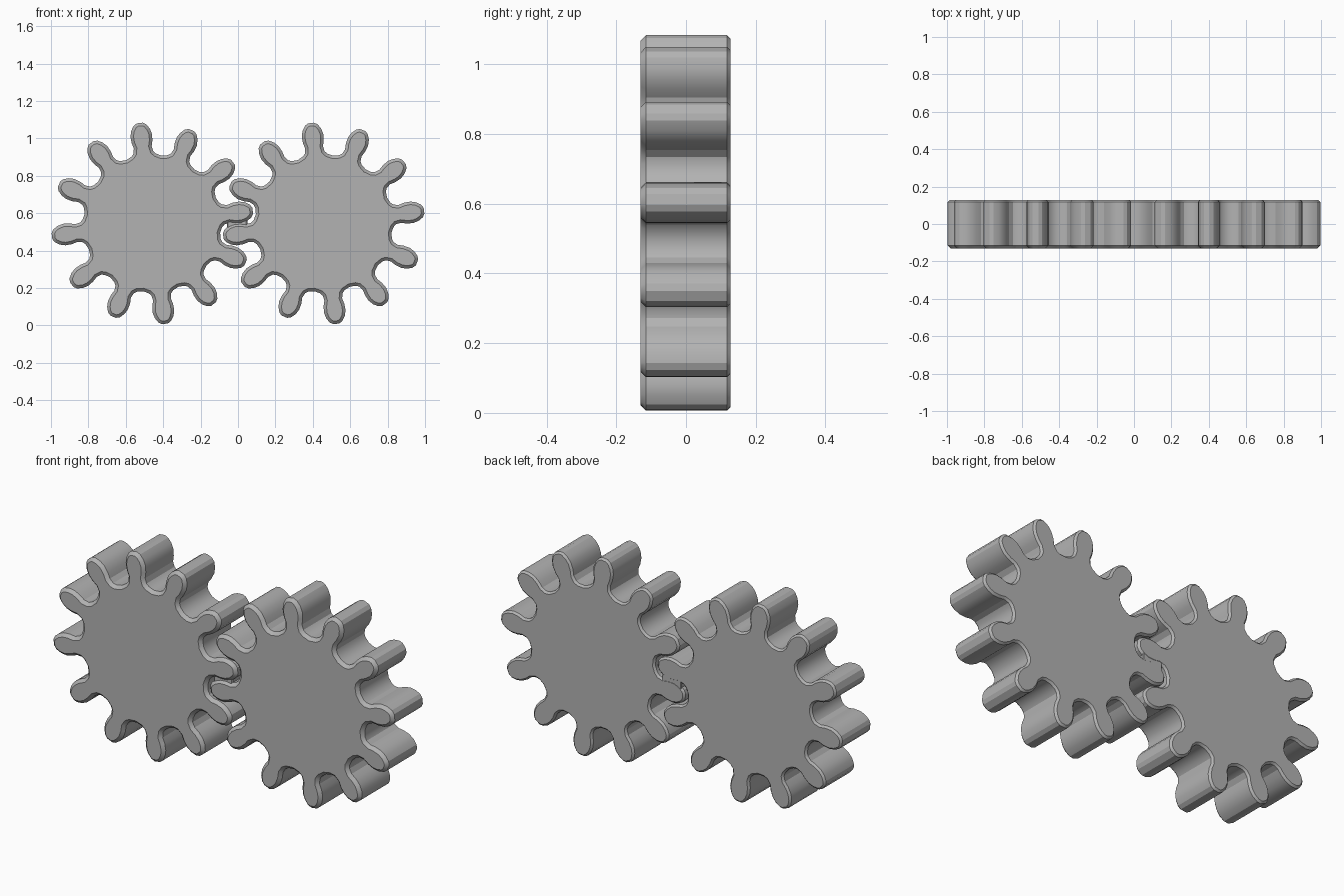
import bpy, bmesh, math
from mathutils import Vector

cube = bpy.data.objects.get("Cube")
if cube:
    bpy.data.objects.remove(cube)

TEETH, PHASE = 12, math.radians(7.2)
CENTRE_X, CENTRE_Z = 0.458, 0.545
FRONT, BACK = -0.131, 0.128
# Tooth flank: (distance from hub, half width)
FLANK = [(0.368, 0.066), (0.383, 0.053), (0.41, 0.048), (0.44, 0.056),
         (0.475, 0.058), (0.505, 0.050), (0.53, 0.034), (0.541, 0.016)]

steel = bpy.data.materials.new("grey_steel")
steel.use_nodes = True
colour = (0.45, 0.45, 0.45, 1)
steel.diffuse_color = colour
steel.node_tree.nodes["Principled BSDF"].inputs["Base Color"].default_value = colour


def gear_outline():
    points = []
    for i in range(TEETH):
        a = PHASE + i * math.tau / TEETH
        out = Vector((math.cos(a), math.sin(a)))
        side = Vector((-out.y, out.x))
        points += [out * r - side * w for r, w in FLANK]
        points += [out * r + side * w for r, w in reversed(FLANK)]
        # Root valley
        mid = a + math.pi / TEETH
        points.append(Vector((math.cos(mid), math.sin(mid))) * 0.366)
    return points


def make_slab(name, outline, front, back, front_bevel, back_bevel, location):
    bm = bmesh.new()
    face = bm.faces.new([bm.verts.new((p.x, front, p.y)) for p in outline])
    ext = bmesh.ops.extrude_face_region(bm, geom=[face])
    verts = [g for g in ext["geom"] if isinstance(g, bmesh.types.BMVert)]
    bmesh.ops.translate(bm, verts=verts, vec=(0, back - front, 0))
    # Chamfer the rim on both sides
    for y, width in ((front, front_bevel), (back, back_bevel)):
        rim = [e for e in bm.edges if all(abs(v.co.y - y) < 1e-5 for v in e.verts)]
        bmesh.ops.bevel(bm, geom=rim, offset=width, segments=1,
                        affect="EDGES", clamp_overlap=True)
    bmesh.ops.recalc_face_normals(bm, faces=bm.faces)
    mesh = bpy.data.meshes.new(name)
    bm.to_mesh(mesh)
    bm.free()
    mesh.materials.append(steel)
    obj = bpy.data.objects.new(name, mesh)
    obj.location = location
    bpy.context.collection.objects.link(obj)
    bpy.ops.object.select_all(action="DESELECT")
    obj.select_set(True)
    bpy.context.view_layer.objects.active = obj
    bpy.ops.object.shade_smooth_by_angle(angle=math.radians(25))
    return obj


# Two matching gears, meshed at the middle
for name, side in (("right_gear", -1), ("left_gear", 1)):
    make_slab(name, gear_outline(), FRONT, BACK, 0.016, 0.010,
              (side * CENTRE_X, 0, CENTRE_Z))

# Web fused between the meshing teeth
web = [Vector(p) for p in ((-0.06, -0.04), (0.05, -0.04), (0.05, 0.04), (-0.06, 0.04))]
make_slab("tooth_web", web, FRONT + 0.012, BACK - 0.001, 0.006, 0.003, (0, 0, CENTRE_Z))
